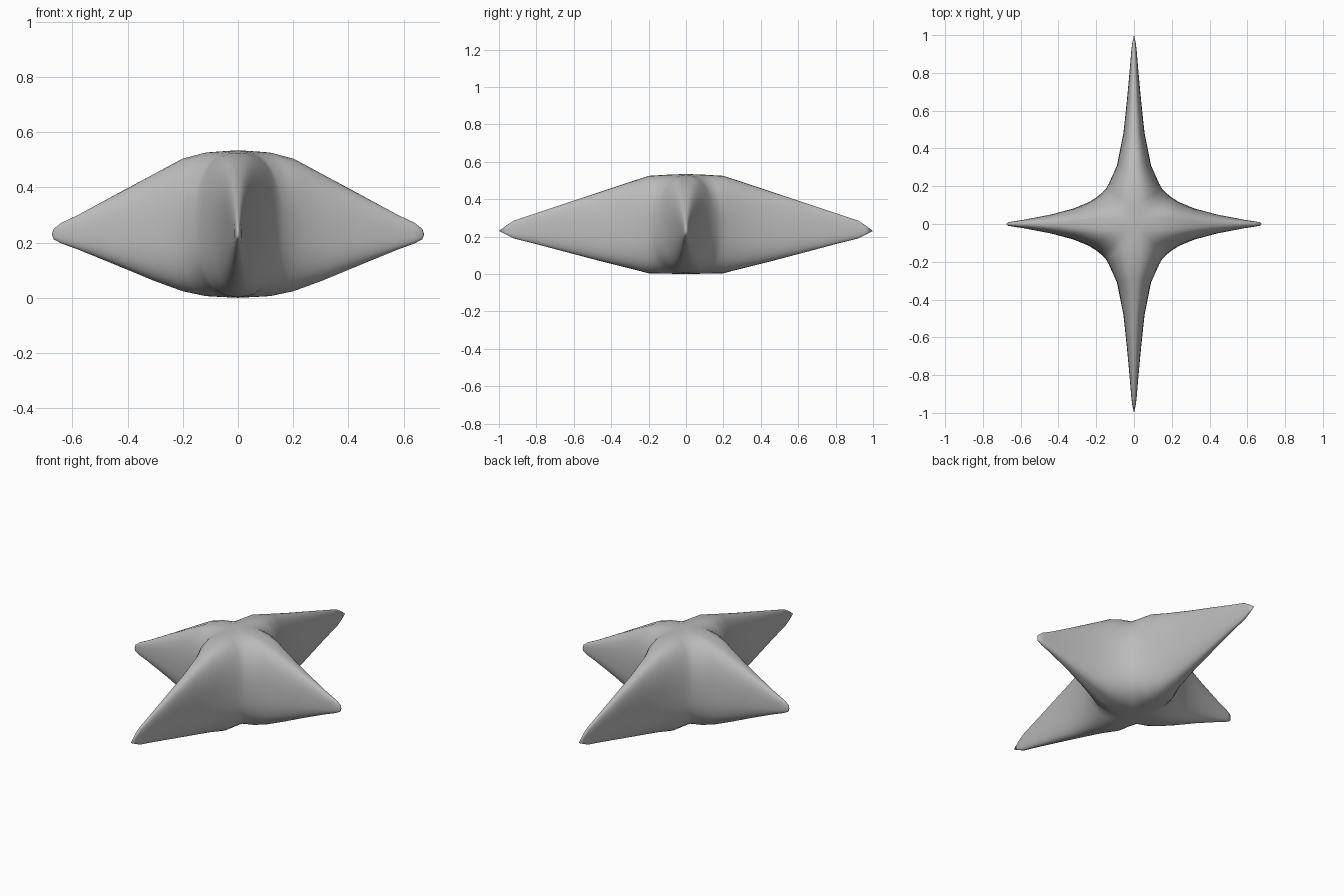
import bpy
import bmesh
from math import sin, cos, pi, copysign

cube = bpy.data.objects.get("Cube")
if cube:
    bpy.data.objects.remove(cube, do_unlink=True)

MID = 0.23      # height of the four tips
STEPS = 20      # facets from the lower ridge to the upper ridge
ROUND = 0.8     # below 1 gives a slightly boxy cross-section

# Arm stations from tip inward: reach, half width, ridge position, top, bottom
side_arm = [
    (.675, 0, .675, MID, MID),
    (.668, .009, .668, .25, .212),
    (.64, .014, .64, .272, .197),
    (.58, .023, .58, .3, .175),
    (.44, .05, .44, .376, .118),
    (.32, .082, .3, .451, .06),
    (.24, .115, .19, .507, .022),
    (.2, .14, .1, .528, .005),
]
long_arm = [
    (1, 0, 1, MID, MID),
    (.96, .009, .96, .26, .21),
    (.92, .014, .92, .286, .19),
    (.8, .024, .8, .326, .16),
    (.65, .038, .65, .376, .12),
    (.48, .056, .48, .432, .075),
    (.31, .09, .3, .492, .03),
    (.21, .135, .2, .525, .004),
    (.185, .15, .1, .531, .002),
]


def power(value):
    return copysign(abs(value) ** ROUND, value)


def section(outer, ridge, top, bottom):
    """Half an arm section, from the lower ridge out to the wall and up again."""
    points = []
    for j in range(STEPS + 1):
        angle = pi * (j / STEPS - 0.5)
        out = 0 if j in (0, STEPS) else power(cos(angle))
        lift = power(sin(angle))
        z = MID + lift * (top - MID if lift > 0 else MID - bottom)
        x, y = (r + (o - r) * out for o, r in zip(outer, ridge))
        points.append((x, y, z))
    return points


# One quarter of the star, running from the side tip to the long tip
rows = [section((u, w), (c, 0), t, b) for u, w, c, t, b in side_arm]
rows.append(section((.167, .167), (0, 0), .535, 0))
rows += [section((w, u), (0, c), t, b) for u, w, c, t, b in reversed(long_arm)]

bm = bmesh.new()
grid = [[bm.verts.new(p) for p in row] for row in rows]
for near, far in zip(grid, grid[1:]):
    for j in range(STEPS):
        bm.faces.new((near[j], far[j], far[j + 1], near[j + 1]))
bmesh.ops.remove_doubles(bm, verts=bm.verts, dist=0.0005)
for face in bm.faces:
    face.smooth = True
mesh = bpy.data.meshes.new("star_body")
bm.to_mesh(mesh)
bm.free()
star = bpy.data.objects.new("star_body", mesh)
bpy.context.collection.objects.link(star)

# Mirror the quarter into the full four-pointed star
mirror = star.modifiers.new("mirror_quarters", 'MIRROR')
mirror.use_axis = (True, True, False)
mirror.merge_threshold = 0.0005

# Plain grey finish
grey = bpy.data.materials.new("plain_grey")
grey.use_nodes = True
colour = (0.5, 0.5, 0.5, 1)
grey.diffuse_color = colour
shader = grey.node_tree.nodes["Principled BSDF"]
shader.inputs["Base Color"].default_value = colour
shader.inputs["Roughness"].default_value = 0.6
mesh.materials.append(grey)
